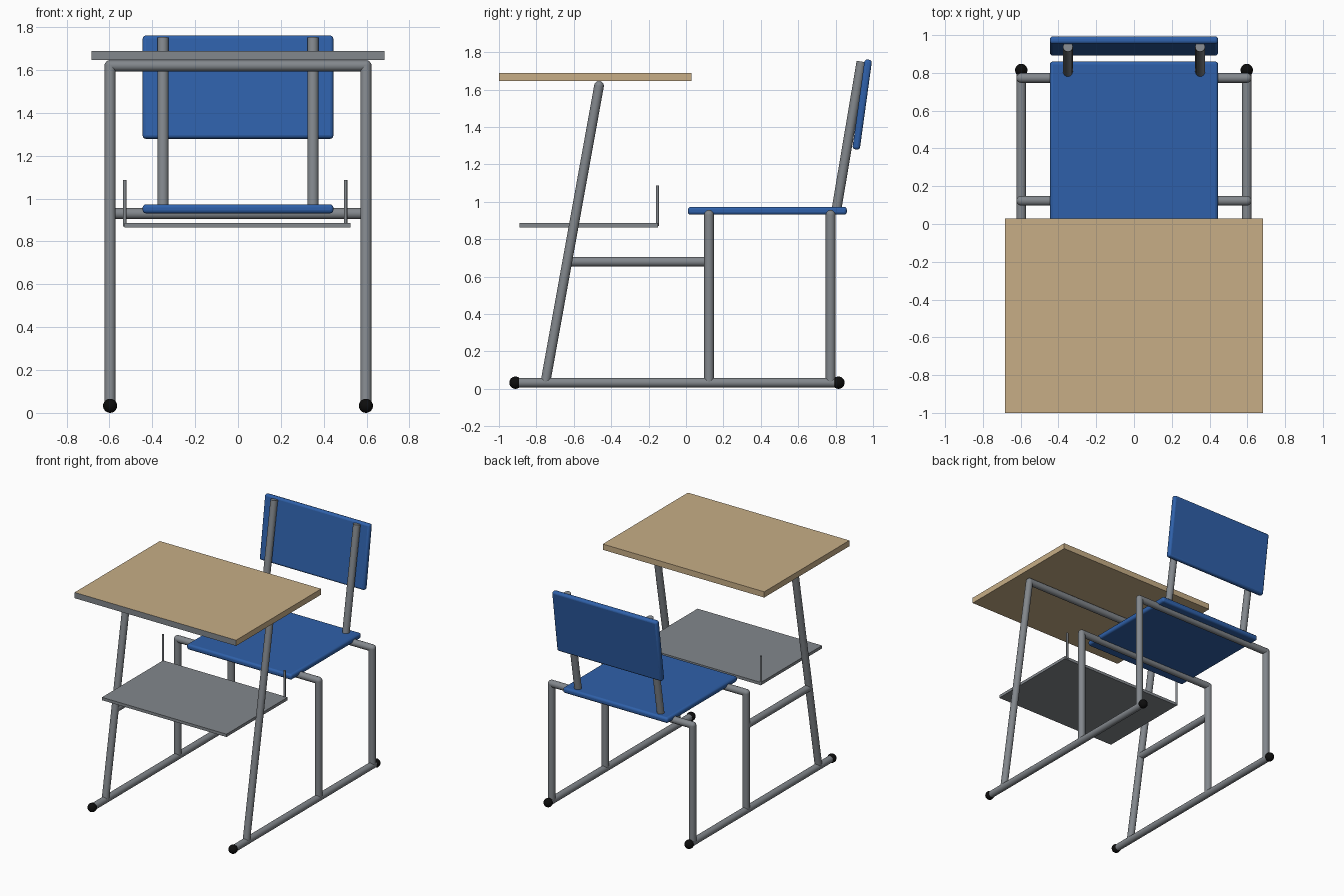
import bpy
from mathutils import Vector

cube = bpy.data.objects.get("Cube")
if cube:
    bpy.data.objects.remove(cube, do_unlink=True)


def material(name, rgb):
    m = bpy.data.materials.new(name)
    m.use_nodes = True
    m.diffuse_color = (*rgb, 1)
    m.node_tree.nodes["Principled BSDF"].inputs["Base Color"].default_value = (*rgb, 1)
    return m


STEEL = material("steel grey", (0.225, 0.243, 0.263))
BLUE = material("seat blue", (0.028, 0.118, 0.40))
WOOD = material("light wood", (0.57, 0.42, 0.24))
BLACK = material("rubber black", (0.004, 0.004, 0.004))


def finish(name, mat, smooth=True):
    ob = bpy.context.object
    ob.name = name
    ob.data.materials.append(mat)
    if smooth:
        bpy.ops.object.shade_smooth_by_angle()
    return ob


def tube(name, a, b, r=0.026, mat=STEEL):
    a, b = Vector(a), Vector(b)
    d = b - a
    bpy.ops.mesh.primitive_cylinder_add(vertices=20, radius=r, depth=d.length, location=(a + b) / 2,
                                        rotation=d.to_track_quat("Z", "Y").to_euler())
    return finish(name, mat)


def ball(name, loc, r=0.026, mat=STEEL):
    bpy.ops.mesh.primitive_uv_sphere_add(segments=20, ring_count=12, radius=r, location=loc)
    return finish(name, mat)


def slab(name, loc, size, mat, tilt=0, bevel=0):
    bpy.ops.mesh.primitive_cube_add(size=1, location=loc, rotation=(tilt, 0, 0))
    bpy.context.object.scale = size
    bpy.ops.object.transform_apply(location=False, rotation=False, scale=True)
    ob = finish(name, mat, False)
    if bevel:
        mod = ob.modifiers.new("rounded edges", "BEVEL")
        mod.width, mod.segments = bevel, 3
        bpy.ops.object.shade_smooth_by_angle()
    return ob


X = 0.597          # frame half width
FLOOR = 0.033      # runner height
SEAT_BAR = 0.93
DESK_BAR = (-0.465, 1.62)
SEAT_LEGS = {"front": 0.123, "rear": 0.773}

# Side frames
for side, s in (("left", 1), ("right", -1)):
    x = s * X
    tube(f"{side}_runner", (x, -0.91, FLOOR), (x, 0.815, FLOOR))
    for end, y in (("front", -0.912), ("rear", 0.815)):
        ball(f"{side}_{end}_foot", (x, y, FLOOR), 0.033, BLACK)
    tube(f"{side}_desk_leg", (x, -0.752, FLOOR), (x, *DESK_BAR))
    ball(f"{side}_desk_joint", (x, *DESK_BAR))
    for end, y in SEAT_LEGS.items():
        tube(f"{side}_{end}_seat_leg", (x, y, FLOOR), (x, y, SEAT_BAR))
        ball(f"{side}_{end}_seat_joint", (x, y, SEAT_BAR))
    # Backrest post
    tube(f"{side}_backrest_post", (s * 0.35, 0.803, 0.95), (s * 0.35, 0.938, 1.75))

# Cross bars and the single side rail
for end, y in SEAT_LEGS.items():
    tube(f"{end}_seat_bar", (-X, y, SEAT_BAR), (X, y, SEAT_BAR))
tube("desk_bar", (-X, *DESK_BAR), (X, *DESK_BAR))
tube("right_side_rail", (-X, -0.63, 0.68), (-X, 0.123, 0.68))

# Seat and backrest
slab("seat", (0, 0.435, 0.952), (0.89, 0.85, 0.042), BLUE, bevel=0.015)
slab("backrest", (0, 0.942, 1.52), (0.89, 0.04, 0.485), BLUE, tilt=-0.137, bevel=0.015)

# Desk top with grey front edge
desk = slab("desk_top", (0, -0.485, 1.668), (1.368, 1.03, 0.044), WOOD)
desk.data.materials.append(STEEL)
for f in desk.data.polygons:
    f.material_index = 1 if f.normal.y < -0.9 else 0

# Book shelf with two upright rods
slab("shelf", (-0.002, -0.52, 0.875), (1.055, 0.74, 0.022), STEEL)
for side, x in (("left", 0.502), ("right", -0.529)):
    tube(f"{side}_shelf_rod", (x, -0.153, 0.87), (x, -0.153, 1.087), 0.008)
